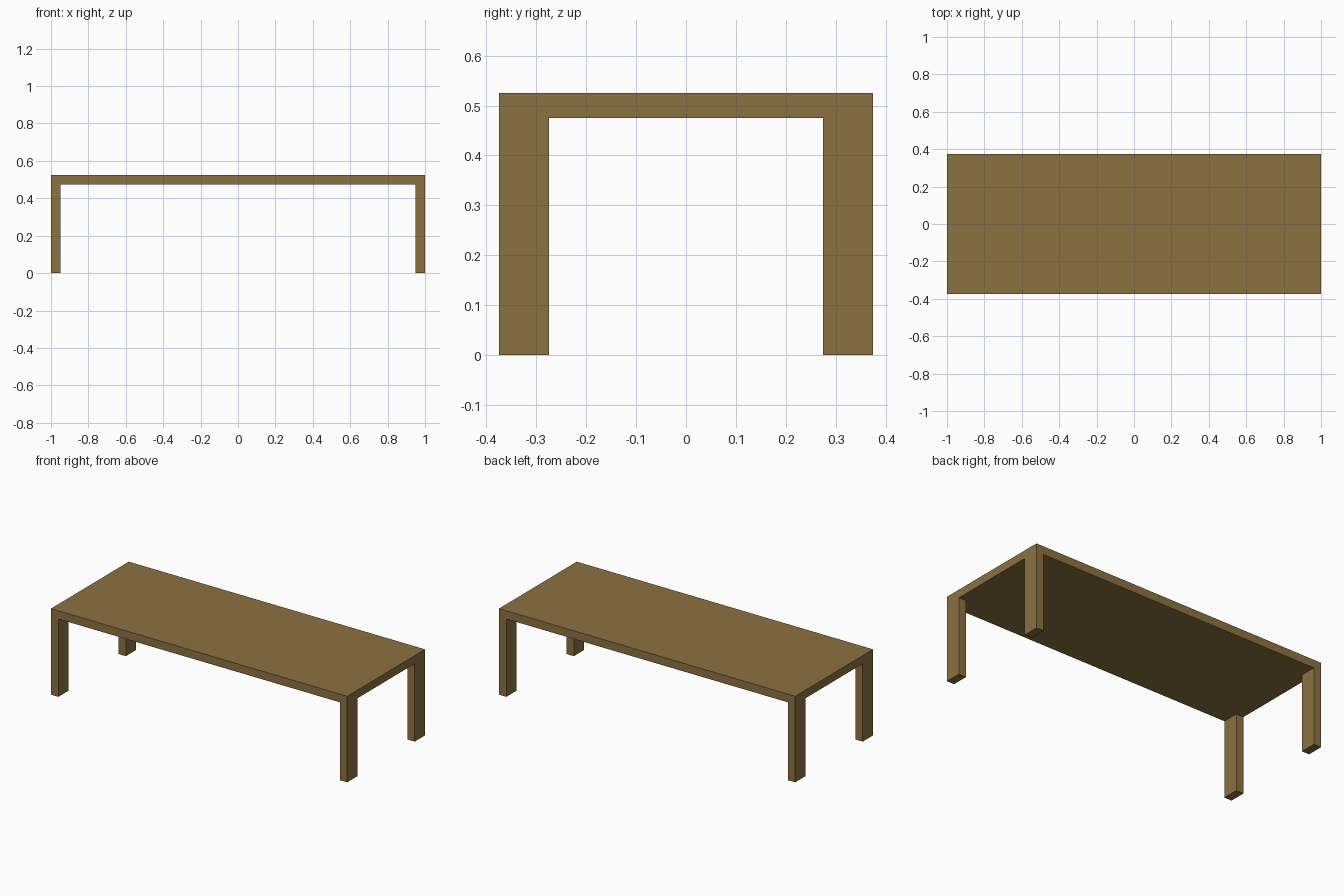
import bpy

if "Cube" in bpy.data.objects:
    bpy.data.objects.remove(bpy.data.objects["Cube"])

# Single brown wood colour
wood = bpy.data.materials.new("brown_wood")
wood.diffuse_color = (0.262, 0.165, 0.053, 1.0)
wood.use_nodes = True
wood.node_tree.nodes["Principled BSDF"].inputs["Base Color"].default_value = wood.diffuse_color

LENGTH, DEPTH, HEIGHT = 2.0, 0.75, 0.525
TOP, LEG_X, LEG_Y = 0.05, 0.05, 0.10


def box(name, center, size):
    bpy.ops.mesh.primitive_cube_add(size=1, location=center)
    ob = bpy.context.object
    ob.name = name
    ob.scale = size
    bpy.ops.object.transform_apply(location=False, rotation=False, scale=True)
    ob.data.materials.append(wood)
    return ob


# Table top
box("table_top", (0, 0, HEIGHT - TOP / 2), (LENGTH, DEPTH, TOP))

# Four legs flush with the corners
leg_h = HEIGHT - TOP
for sx, side in ((-1, "left"), (1, "right")):
    for sy, end in ((-1, "front"), (1, "back")):
        box(f"{end}_{side}_leg",
            (sx * (LENGTH - LEG_X) / 2, sy * (DEPTH - LEG_Y) / 2, leg_h / 2),
            (LEG_X, LEG_Y, leg_h))
